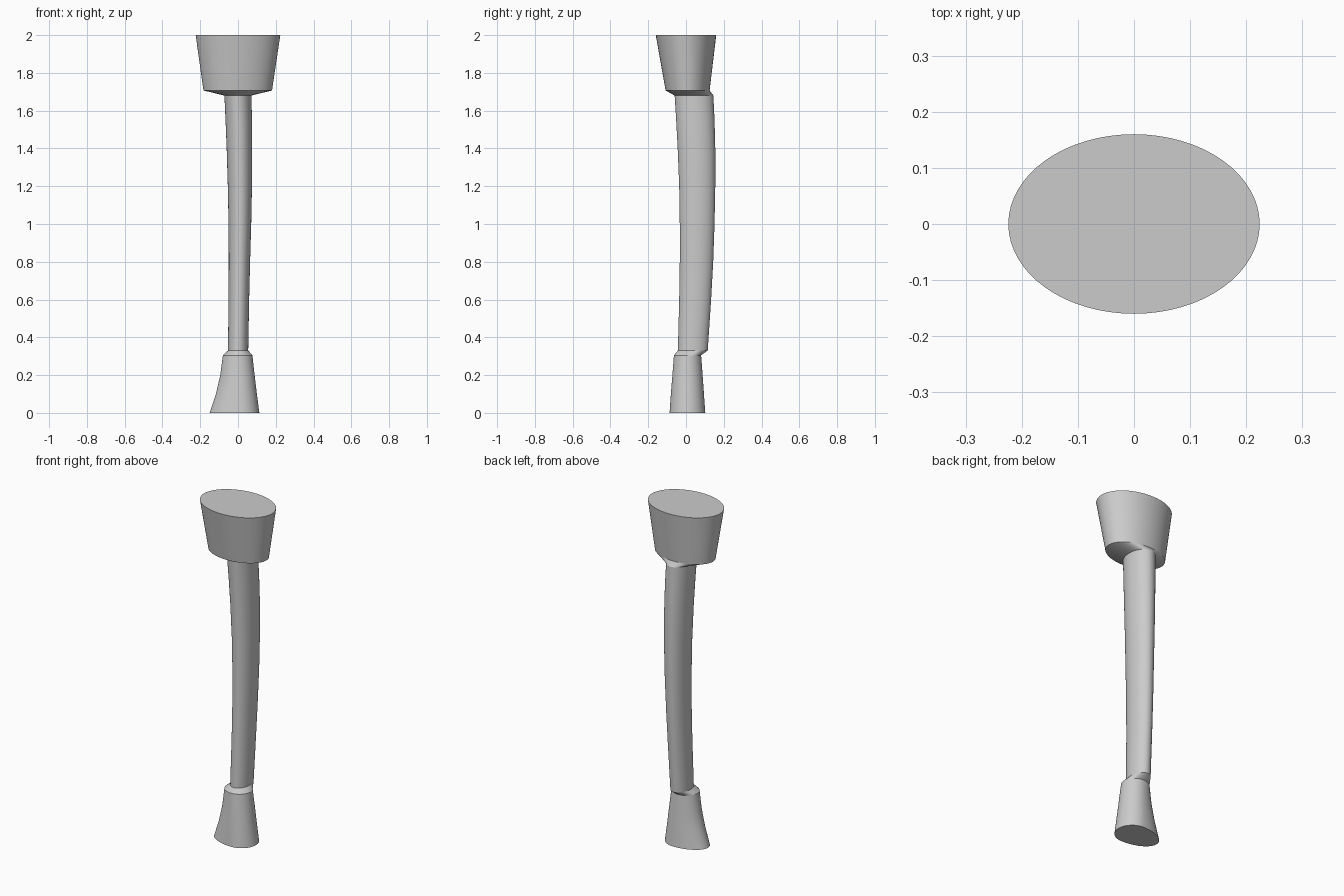
import bpy
import bmesh
import math

cube = bpy.data.objects.get("Cube")
if cube:
    bpy.data.objects.remove(cube, do_unlink=True)

SIDES = 64

grey = bpy.data.materials.new("plain_grey")
grey.use_nodes = True
colour = (0.6, 0.6, 0.6, 1)
grey.diffuse_color = colour
grey.node_tree.nodes["Principled BSDF"].inputs["Base Color"].default_value = colour


def oval(bm, z, x0, x1, y0, y1, skew=0.0):
    """Ring of vertices filling the given bounds; skew moves its widest point in x."""
    cx, cy = (x0 + x1) / 2 + skew, (y0 + y1) / 2
    ring = []
    for i in range(SIDES):
        a = math.tau * i / SIDES
        c, s = math.cos(a), math.sin(a)
        rx = x1 - cx if c > 0 else cx - x0
        ring.append(bm.verts.new((cx + rx * c, cy + (y1 - y0) / 2 * s, z)))
    return ring


# Sections from bottom to top: height, x bounds, y bounds, skew
flared_foot = [
    (0.0, -0.15, 0.113, -0.087, 0.102, 0.035),
    (0.1, -0.117, 0.1, -0.08, 0.095, 0.02),
    (0.2, -0.094, 0.088, -0.072, 0.088, 0.01),
    (0.305, -0.08, 0.076, -0.064, 0.08),
]
bowed_shaft = [
    (0.33, -0.053, 0.054, -0.043, 0.115),
    (0.6, -0.05, 0.059, -0.036, 0.133),
    (0.8, -0.049, 0.064, -0.033, 0.144),
    (1.0, -0.05, 0.07, -0.033, 0.151),
    (1.2, -0.054, 0.074, -0.036, 0.155),
    (1.4, -0.06, 0.075, -0.044, 0.155),
    (1.55, -0.066, 0.074, -0.052, 0.151),
    (1.68, -0.072, 0.071, -0.06, 0.145),
]
oval_head = [
    (1.707, -0.183, 0.18, -0.108, 0.125),
    (2.0, -0.224, 0.224, -0.16, 0.16),
]

# Loft all sections into one closed body
bm = bmesh.new()
rings = [oval(bm, *s) for s in flared_foot + bowed_shaft + oval_head]
for low, high in zip(rings, rings[1:]):
    for i in range(SIDES):
        j = (i + 1) % SIDES
        bm.faces.new((low[i], low[j], high[j], high[i]))
bm.faces.new(rings[0][::-1])
bm.faces.new(rings[-1])

# Keep the collars and end rims crisp
crisp = {0.0, 0.305, 0.33, 1.68, 1.707, 2.0}
for e in bm.edges:
    za, zb = (v.co.z for v in e.verts)
    if abs(za - zb) < 1e-5 and any(abs(za - z) < 1e-4 for z in crisp):
        e.smooth = False
for f in bm.faces:
    f.smooth = True

mesh = bpy.data.meshes.new("leg_bone")
bm.to_mesh(mesh)
bm.free()
mesh.materials.append(grey)
bone = bpy.data.objects.new("leg_bone", mesh)
bpy.context.collection.objects.link(bone)
